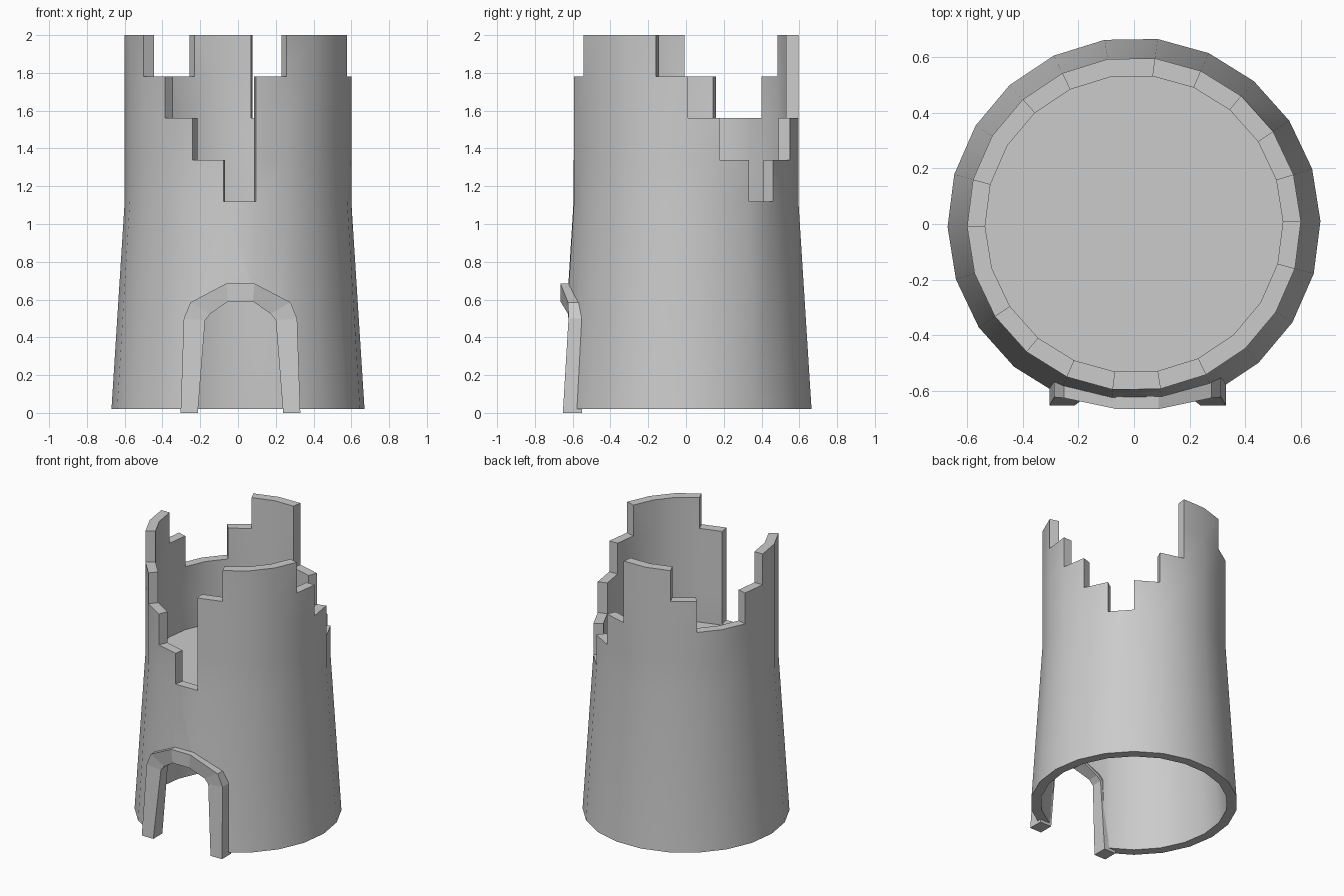
import bpy, bmesh, math

if "Cube" in bpy.data.objects:
    bpy.data.objects.remove(bpy.data.objects["Cube"])

N = 22
START = math.radians(0.9)
# height levels (z), outer radius and inner radius of the wall at each
LEVELS = [0.02, 1.12, 1.34, 1.56, 1.78, 2.0]
OUTER = [0.67] + [0.6] * 5
INNER = [0.605] + [0.535] * 5
# number of levels standing in each wall column, counter-clockwise from +x
COLUMNS = [3, 2, 1, 2, 3, 5, 5, 4, 3, 3, 4, 5, 5, 4, 3, 2, 1, 4, 5, 5, 5, 4]


def finish(name, bm):
    bmesh.ops.remove_doubles(bm, verts=bm.verts[:], dist=0.0001)
    bmesh.ops.recalc_face_normals(bm, faces=bm.faces[:])
    me = bpy.data.meshes.new(name)
    bm.to_mesh(me)
    bm.free()
    ob = bpy.data.objects.new(name, me)
    bpy.context.collection.objects.link(ob)
    return ob


def activate(ob):
    bpy.ops.object.select_all(action='DESELECT')
    ob.select_set(True)
    bpy.context.view_layer.objects.active = ob


def ring_point(radius, k, z):
    a = START + math.tau * (k % N) / N
    return (radius * math.cos(a), radius * math.sin(a), z)


# Ruined tower wall with stepped broken top
bm = bmesh.new()


def quad(*pts):
    bm.faces.new([bm.verts.new(p) for p in pts])


def o(k, l):
    return ring_point(OUTER[l], k, LEVELS[l])


def i(k, l):
    return ring_point(INNER[l], k, LEVELS[l])


for k, h in enumerate(COLUMNS):
    for l in range(h):
        quad(o(k, l), o(k + 1, l), o(k + 1, l + 1), o(k, l + 1))
        quad(i(k, l), i(k, l + 1), i(k + 1, l + 1), i(k + 1, l))
    for l in (0, h):
        quad(o(k, l), o(k + 1, l), i(k + 1, l), i(k, l))
    nxt = COLUMNS[(k + 1) % N]
    for l in range(min(h, nxt), max(h, nxt)):
        quad(o(k + 1, l), o(k + 1, l + 1), i(k + 1, l + 1), i(k + 1, l))
wall = finish("tower_wall", bm)

# Upper floor disc
bm = bmesh.new()
bm.faces.new([bm.verts.new(ring_point(0.536, k, 1.11)) for k in range(N)])
finish("upper_floor", bm)

# Door arch, half stations: outer x, outer z, inner x, inner z, front y, back y
CX = 0.013
HALF = [
    (0.317, 0.0, 0.226, 0.0, -0.652, -0.55),
    (0.300, 0.50, 0.187, 0.49, -0.622, -0.545),
    (0.265, 0.585, 0.160, 0.525, -0.625, -0.55),
    (0.075, 0.685, 0.065, 0.59, -0.665, -0.565),
]
stations = [(1,) + s for s in HALF] + [(-1,) + s for s in reversed(HALF)]
bm = bmesh.new()
rings = []
for sg, ox, oz, ix, iz, yf, yb in stations:
    pts = [(CX + sg * ox, yf, oz), (CX + sg * ix, yf, iz),
           (CX + sg * ix, yb, iz), (CX + sg * ox, yb, oz)]
    rings.append([bm.verts.new(p) for p in pts])
for a, b in zip(rings, rings[1:]):
    for j in range(4):
        bm.faces.new((a[j], a[(j + 1) % 4], b[(j + 1) % 4], b[j]))
bm.faces.new(rings[0])
bm.faces.new(rings[-1])
finish("door_arch", bm)

# Doorway opening cut, hidden inside the arch thickness
bm = bmesh.new()
front, back = [], []
for sg, ox, oz, ix, iz, yf, yb in stations:
    x = CX + sg * (ix + 0.015)
    z = iz + 0.012 if iz > 0 else -0.1
    front.append(bm.verts.new((x, -0.9, z)))
    back.append(bm.verts.new((x, -0.3, z)))
bm.faces.new(front)
bm.faces.new(back)
for j in range(len(front)):
    n = (j + 1) % len(front)
    bm.faces.new((front[j], front[n], back[n], back[j]))
cutter = finish("door_cutter", bm)
cutter.hide_render = True

mod = wall.modifiers.new("doorway", 'BOOLEAN')
mod.operation = 'DIFFERENCE'
mod.solver = 'EXACT'
mod.object = cutter
activate(wall)
bpy.ops.object.modifier_apply(modifier=mod.name)
bpy.data.objects.remove(cutter, do_unlink=True)

# Smooth curved wall, sharp broken edges
bpy.ops.object.shade_smooth_by_angle(angle=math.radians(30))
